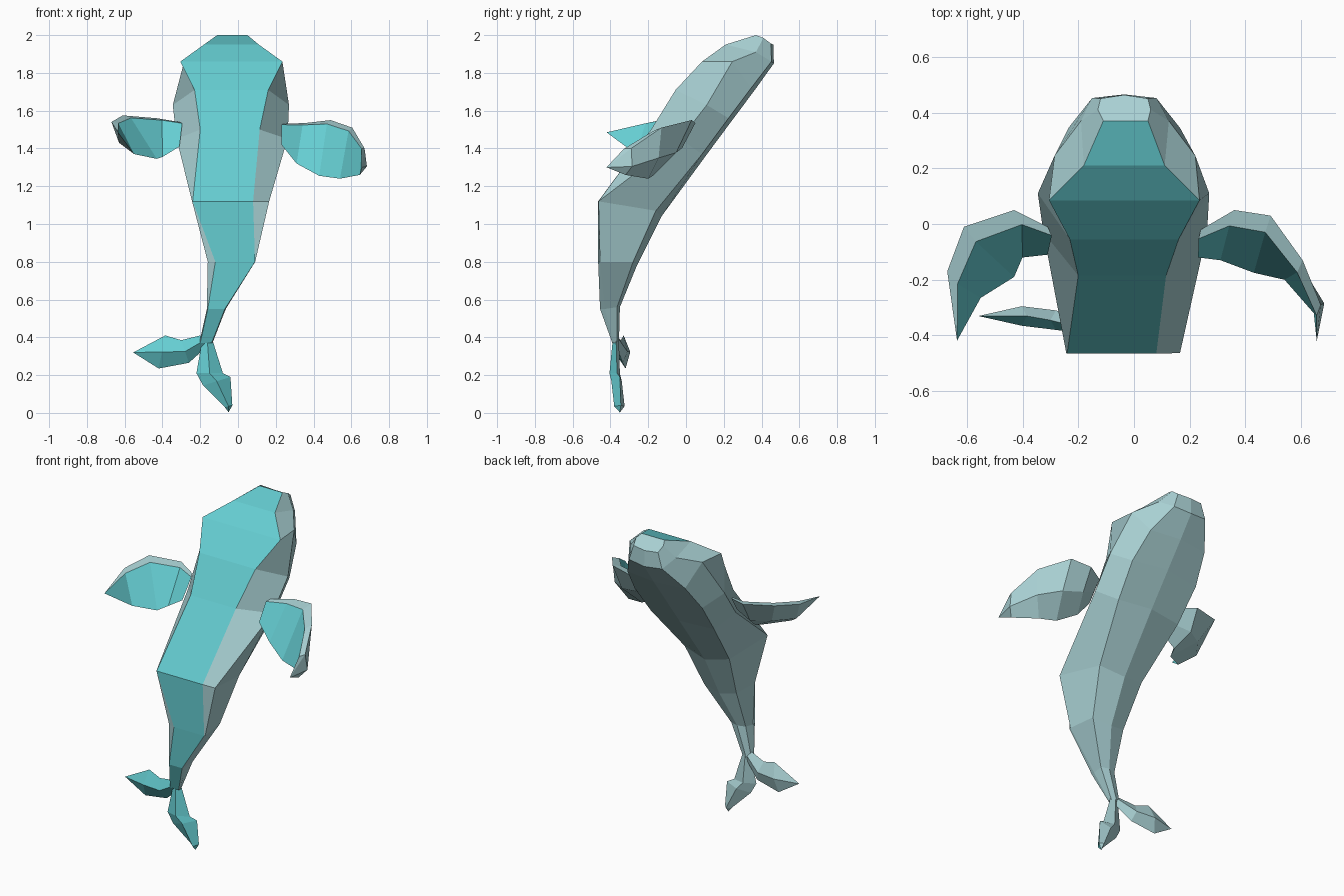
import bpy, bmesh
from mathutils import Vector as V


def material(name, rgb):
    m = bpy.data.materials.new(name)
    m.diffuse_color = (*rgb, 1)
    return m


GREY = material("pale_grey_skin", (0.40, 0.64, 0.66))
TEAL = material("teal_belly", (0.13, 0.61, 0.64))


def loft(name, rings, teal_strips):
    """Skin a row of rings; the listed strips round the ring are teal."""
    bm = bmesh.new()
    rows = [[bm.verts.new(p) for p in ring] for ring in rings]
    n = len(rows[0])
    for a, b in zip(rows, rows[1:]):
        for i in range(n):
            j = (i + 1) % n
            f = bm.faces.new((a[i], a[j], b[j], b[i]))
            f.material_index = int(i in teal_strips)
    bm.faces.new(rows[0])
    bm.faces.new(rows[-1][::-1])
    bmesh.ops.remove_doubles(bm, verts=bm.verts, dist=0.0005)
    bmesh.ops.recalc_face_normals(bm, faces=bm.faces)
    me = bpy.data.meshes.new(name)
    bm.to_mesh(me)
    bm.free()
    me.materials.append(GREY)
    me.materials.append(TEAL)
    ob = bpy.data.objects.new(name, me)
    bpy.context.collection.objects.link(ob)
    return ob


# Body: four rails from nose to tail, each (left x, right x, y, z)
belly = [(-.11, .05, .37, 2.0), (-.18, .11, .21, 1.95), (-.305, .235, .085, 1.86),
         (-.23, .16, -.055, 1.71), (-.20, .115, -.185, 1.50), (-.24, .08, -.465, 1.12),
         (-.12, .09, -.465, .80), (-.16, -.07, -.455, .55), (-.20, -.14, -.39, .37)]
side = [(-.13, .06, .41, 1.985), (-.19, .125, .37, 1.91), (-.285, .22, .245, 1.86),
        (-.345, .27, .11, 1.63), (-.325, .262, -.03, 1.45), (-.243, .165, -.463, 1.12),
        (-.16, .091, -.455, .80), (-.165, -.065, -.43, .55), (-.205, -.135, -.38, .37)]
back = [(-.12, .05, .45, 1.955), (-.15, .08, .452, 1.86), (-.235, .165, .345, 1.72),
        (-.27, .20, .225, 1.56), (-.255, .185, .085, 1.37), (-.19, .12, -.16, 1.07),
        (-.155, .07, -.28, .80), (-.16, -.06, -.365, .56), (-.20, -.14, -.365, .37)]
ridge = [(-.035, .463, 1.95), (-.035, .465, 1.85), (-.035, .372, 1.72),
         (-.035, .26, 1.57), (-.035, .115, 1.375), (-.04, -.13, 1.04),
         (-.05, -.26, .78), (-.11, -.35, .56), (-.17, -.355, .37)]
rings = [[(b[0], *b[2:]), (b[1], *b[2:]), (s[1], *s[2:]), (k[1], *k[2:]),
          r, (k[0], *k[2:]), (s[0], *s[2:])]
         for b, s, k, r in zip(belly, side, back, ridge)]
loft("body", rings, {0})


def fin(name, edges, tip, front, rear, teal, at):
    """Fin from (leading, trailing) points, with a front and a rear crease."""
    out = []
    for i, (a, b) in enumerate(edges):
        a, b = V(a), V(b)
        t = 0.6 if i == 0 else 1.0
        out.append([a, a.lerp(b, at) + V(front) * t, b, (a + b) / 2 + V(rear) * t])
    out.append([V(tip) + V(d) * 0.02 for d in (front, front, rear, rear)])
    return loft(name, out, teal)


# Flippers, posed differently on each side
fin("right_flipper",
    [((.24, -.02, 1.53), (.23, -.12, 1.42)), ((.36, .05, 1.535), (.31, -.13, 1.32)),
     ((.49, .03, 1.55), (.43, -.175, 1.255)), ((.605, -.13, 1.51), (.54, -.20, 1.24)),
     ((.67, -.29, 1.40), (.645, -.32, 1.26))],
    (.655, -.42, 1.30), (-.012, -.035, .015), (.025, .02, -.025), {1}, 0.12)
fin("left_flipper",
    [((-.31, -.01, 1.54), (-.31, -.11, 1.41)), ((-.43, .05, 1.56), (-.40, -.12, 1.355)),
     ((-.61, -.01, 1.575), (-.43, -.19, 1.345)), ((-.67, -.17, 1.54), (-.55, -.265, 1.37))],
    (-.635, -.42, 1.485), (.025, -.035, .01), (-.02, .02, -.025), {1}, 0.1)

# Tail flukes
fin("left_fluke",
    [((-.20, -.37, .41), (-.155, -.37, .36)), ((-.30, -.345, .385), (-.26, -.335, .265)),
     ((-.385, -.33, .41), (-.42, -.32, .235))],
    (-.555, -.33, .32), (0, -.04, 0), (0, .03, 0), {0, 1}, 0.5)
fin("right_fluke",
    [((-.135, -.37, .385), (-.19, -.37, .385)), ((-.08, -.365, .21), (-.22, -.385, .21)),
     ((-.04, -.35, .19), (-.185, -.38, .145)), ((-.03, -.345, .04), (-.07, -.355, .03))],
    (-.05, -.35, .003), (0, -.03, 0), (0, .025, 0), {0, 1}, 0.5)
